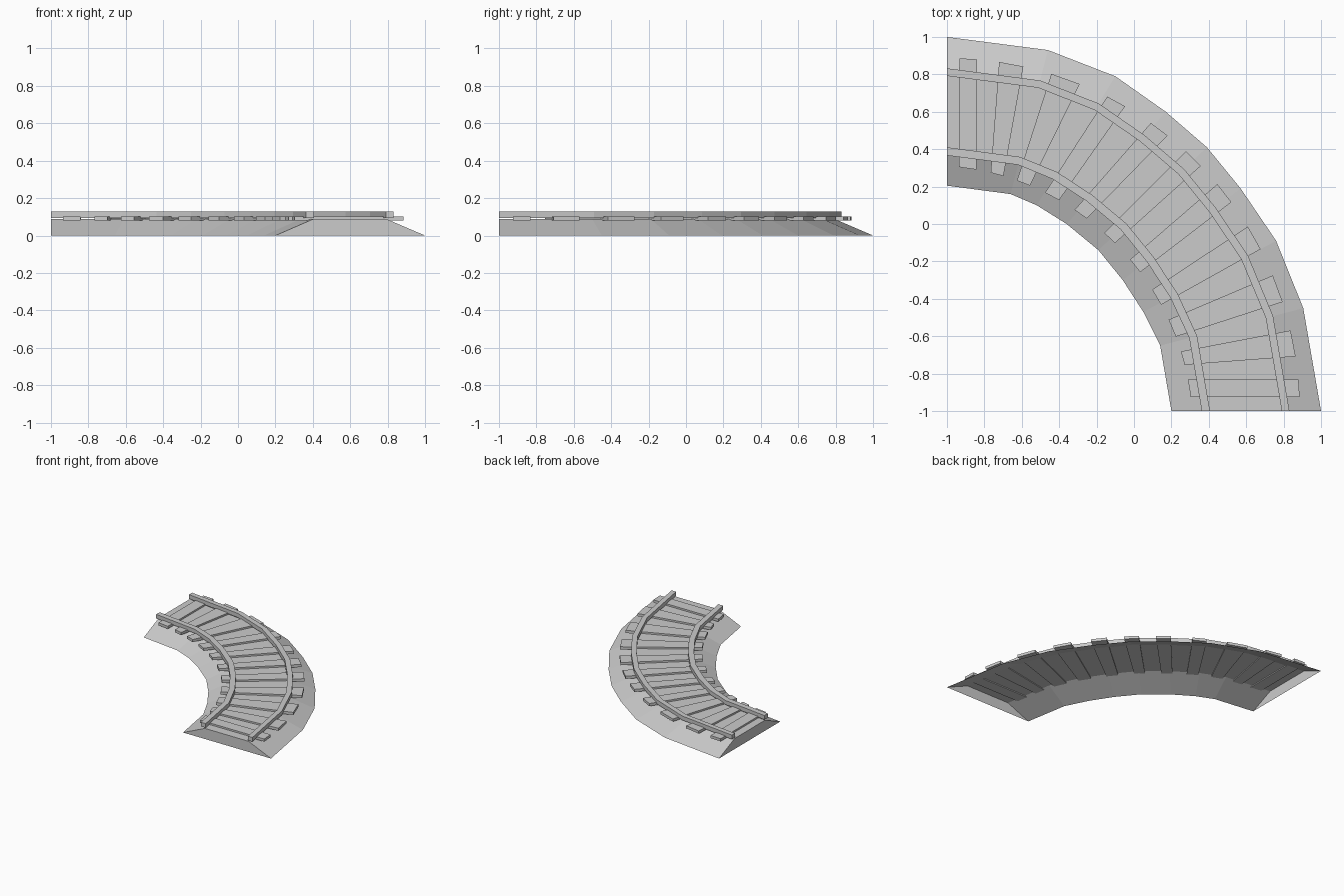
import bpy, bmesh
from math import sin, cos, radians
from mathutils import Vector

if "Cube" in bpy.data.objects:
    bpy.data.objects.remove(bpy.data.objects["Cube"])

# Stations along the bend: matching points on the inner and outer edge
INNER = [(-1, .205), (-.66, .16), (-.52, .10), (-.36, 0), (-.19, -.14),
         (-.06, -.30), (.05, -.47), (.14, -.65), (.20, -1)]
OUTER = [(-1, 1), (-.46, .93), (-.10, .79), (.17, .60), (.39, .41),
         (.57, .19), (.76, -.09), (.905, -.45), (1, -1)]


def make_object(name, bm):
    bmesh.ops.recalc_face_normals(bm, faces=bm.faces)
    mesh = bpy.data.meshes.new(name)
    bm.to_mesh(mesh)
    bm.free()
    obj = bpy.data.objects.new(name, mesh)
    bpy.context.collection.objects.link(obj)
    return obj


def sweep(name, profile, closed):
    """Carry a profile of (fraction across, height) along the bend, capped."""
    bm = bmesh.new()
    rings = []
    for a, b in zip(INNER, OUTER):
        a, b = Vector(a), Vector(b)
        rings.append([bm.verts.new((*a.lerp(b, t), z)) for t, z in profile])
    n = len(profile)
    for r, s in zip(rings, rings[1:]):
        for i in range(n if closed else n - 1):
            j = (i + 1) % n
            bm.faces.new((r[i], r[j], s[j], s[i]))
    bm.faces.new(rings[0])
    bm.faces.new(rings[-1])
    return make_object(name, bm)


# Ballast bed, open underneath
bed = sweep("ballast_bed", [(0, 0), (.25, .087), (.745, .087), (1, 0)], False)

# Rails
for name, t0, t1 in (("inner_rail", .203, .258), ("outer_rail", .738, .789)):
    sweep(name, [(t0, .094), (t0, .128), (t1, .128), (t1, .094)], True)

# Sleepers: start and end angle at the inner end, then at the outer end
SLEEPERS = [(2.8, 7, 2, 4.9), (10.4, 13.5, 8.5, 12.5), (16.9, 20.2, 17.2, 22.1),
            (24.2, 28, 27, 30.3), (32.4, 36, 35.3, 38.7), (41.5, 45, 42.6, 46),
            (50.4, 54.3, 50, 53.7), (59.4, 63.6, 58.5, 62.7),
            (67.6, 72, 67.4, 72), (75.7, 79, 76.8, 81.1), (82.6, 86.7, 84.9, 87.7)]


def polar(deg, inner):
    a = radians(deg)
    r = 1.31 - .04 * sin(2 * a) if inner else 1.887
    return -1 + r * sin(a), -1 + r * cos(a)


for k, (i0, i1, o0, o1) in enumerate(SLEEPERS):
    bm = bmesh.new()
    plan = [polar(i0, True), polar(i1, True), polar(o1, False), polar(o0, False)]
    low = [bm.verts.new((x, y, .079)) for x, y in plan]
    high = [bm.verts.new((x, y, .101)) for x, y in plan]
    bm.faces.new(low)
    bm.faces.new(high)
    for i in range(4):
        j = (i + 1) % 4
        bm.faces.new((low[i], low[j], high[j], high[i]))
    make_object(f"sleeper_{k + 1}", bm)
